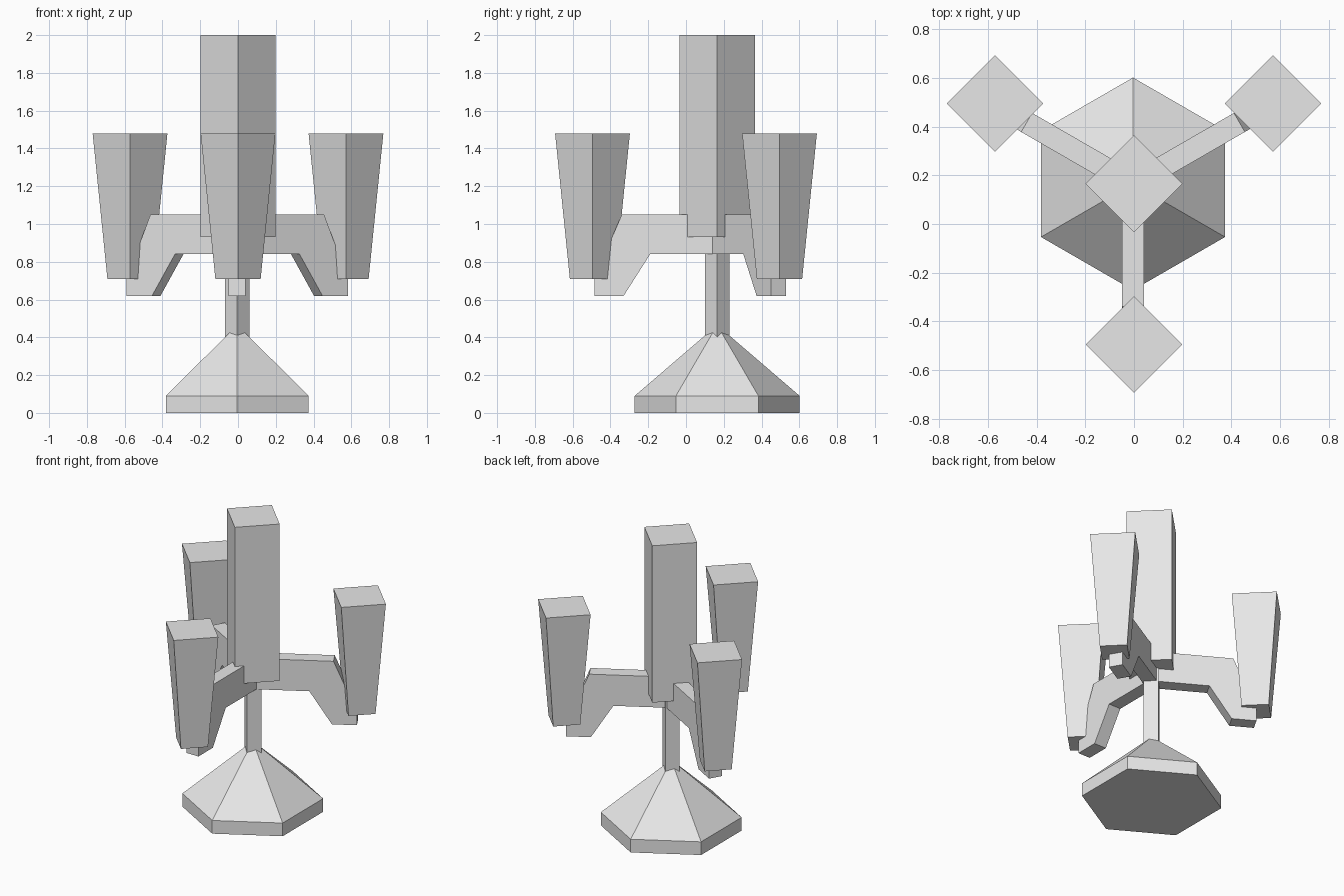
import bpy, bmesh, math
from mathutils import Matrix

cube = bpy.data.objects.get("Cube")
if cube:
    bpy.data.objects.remove(cube)

GREY = (0.8, 0.8, 0.8, 1)
mat = bpy.data.materials.new("light grey")
mat.use_nodes = True
mat.diffuse_color = GREY
mat.node_tree.nodes["Principled BSDF"].inputs["Base Color"].default_value = GREY

CX, CY = -0.004, 0.165   # axis of the stand
REACH = 0.66             # distance of the outer candles from the axis


def prism(name, sides, x, y, z0, z1, r0, r1):
    """Upright prism or frustum with a corner pointing to the back."""
    bpy.ops.mesh.primitive_cone_add(vertices=sides, radius1=r0, radius2=r1,
                                    depth=z1 - z0, location=(x, y, (z0 + z1) / 2))
    ob = bpy.context.object
    ob.name = name
    ob.data.materials.append(mat)
    return ob


def arm(name, angle, width=0.09):
    """Side profile (radius, height) extruded to the arm's width and turned."""
    profile = [(0, 0.84), (0.355, 0.84), (0.495, 0.62), (0.65, 0.62),
               (0.65, 0.71), (0.505, 1.05), (0, 1.05)]
    bm = bmesh.new()
    face = bm.faces.new([bm.verts.new((r, -width / 2, z)) for r, z in profile])
    ext = bmesh.ops.extrude_face_region(bm, geom=[face])
    moved = [v for v in ext["geom"] if isinstance(v, bmesh.types.BMVert)]
    bmesh.ops.translate(bm, verts=moved, vec=(0, width, 0))
    bmesh.ops.recalc_face_normals(bm, faces=bm.faces)
    bm.transform(Matrix.Translation((CX, CY, 0)) @ Matrix.Rotation(angle, 4, "Z"))
    mesh = bpy.data.meshes.new(name)
    bm.to_mesh(mesh)
    bm.free()
    mesh.materials.append(mat)
    bpy.context.collection.objects.link(bpy.data.objects.new(name, mesh))


# Foot: hexagonal plinth and roof, built as one solid
foot = prism("foot", 6, CX, CY, 0, 0.09, 0.437, 0.437)
bm = bmesh.new()
bm.from_mesh(foot.data)
top = max(bm.faces, key=lambda f: f.calc_center_median().z)
apex = bmesh.ops.poke(bm, faces=[top])["verts"][0]
apex.co.z += 0.375
bm.to_mesh(foot.data)
bm.free()

# Stem and tall middle candle
prism("stem", 4, CX, CY, 0.3, 1.0, 0.064, 0.064)
prism("middle_candle", 4, 0, CY, 0.93, 2.0, 0.199, 0.199)

# Three arms, each carrying a tapered candle
for side, degrees in (("left", 30), ("right", 150), ("front", 270)):
    a = math.radians(degrees)
    arm(side + "_arm", a)
    prism(side + "_candle", 4, REACH * math.cos(a), CY + REACH * math.sin(a),
          0.71, 1.48, 0.12, 0.198)
